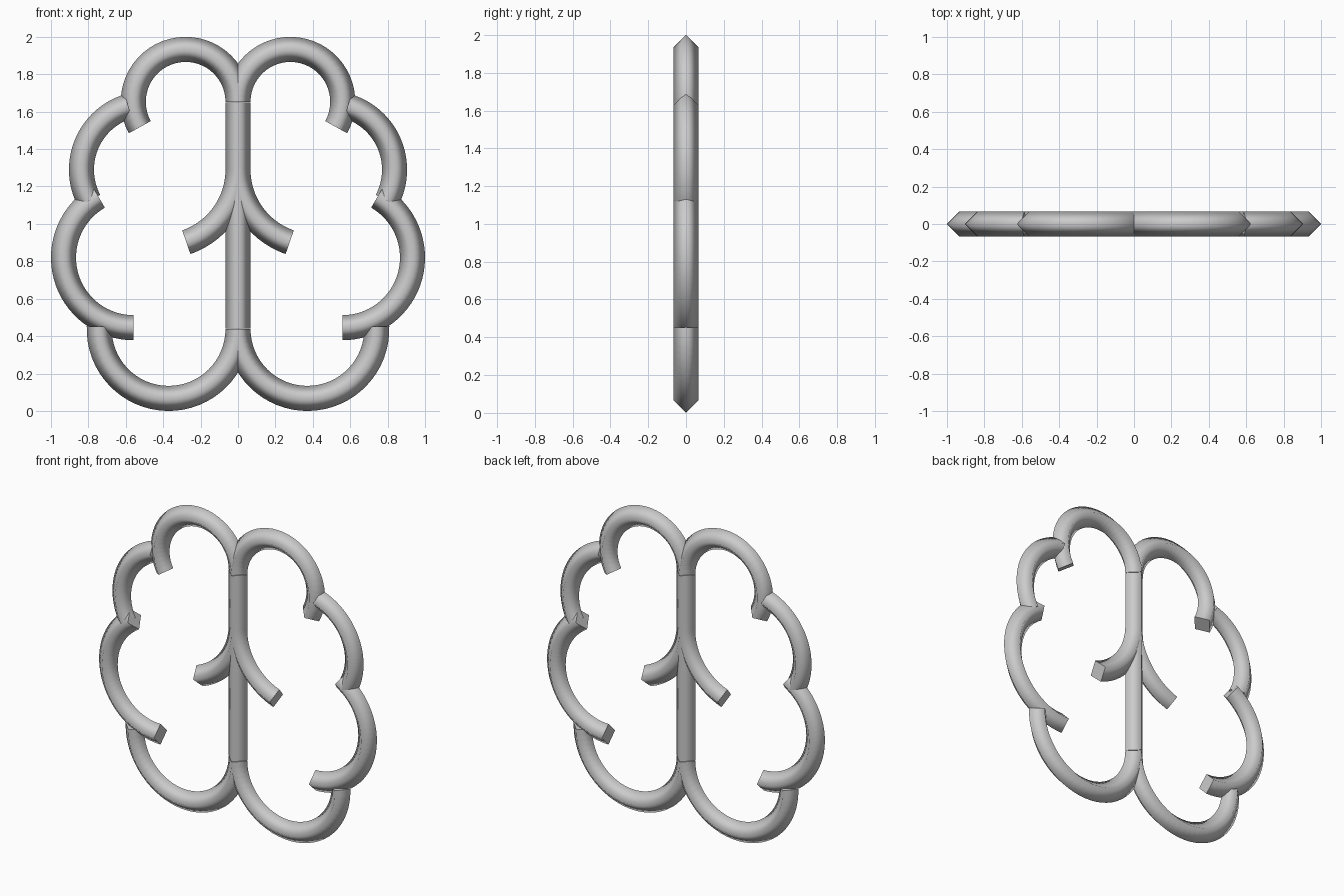
import bpy, bmesh, math
from mathutils import Vector

if "Cube" in bpy.data.objects:
    bpy.data.objects.remove(bpy.data.objects["Cube"])

R = 0.067  # half width of the diamond-section tube

grey = bpy.data.materials.new("light grey")
grey.diffuse_color = (0.6, 0.6, 0.6, 1)
grey.use_nodes = True
grey.node_tree.nodes["Principled BSDF"].inputs["Base Color"].default_value = grey.diffuse_color


def arc(cx, cz, radius, start, end, n=32):
    """Points and tangents along an arc in the xz plane (degrees)."""
    out = []
    for i in range(n + 1):
        a = math.radians(start + (end - start) * i / n)
        s = 1 if end > start else -1
        out.append((Vector((cx + radius * math.cos(a), 0, cz + radius * math.sin(a))),
                    Vector((-math.sin(a) * s, 0, math.cos(a) * s))))
    return out


def tube(name, path, side=1):
    """Sweep a diamond section along the path, smooth sides and flat caps."""
    bm = bmesh.new()
    rings = []
    for p, t in path:
        normal = Vector((t.z, 0, -t.x))
        depth = Vector((0, 1, 0))
        ring = []
        for offset in (normal, depth, -normal, -depth):
            v = p + offset * R
            ring.append(bm.verts.new((v.x * side, v.y, v.z)))
        rings.append(ring)
    for a, b in zip(rings, rings[1:]):
        for k in range(4):
            bm.faces.new((a[k], a[(k + 1) % 4], b[(k + 1) % 4], b[k])).smooth = True
    for ring in (rings[0], rings[-1]):
        cap = bm.faces.new(ring)
        for e in cap.edges:
            e.smooth = False
    bmesh.ops.recalc_face_normals(bm, faces=bm.faces)
    mesh = bpy.data.meshes.new(name)
    bm.to_mesh(mesh)
    bm.free()
    mesh.materials.append(grey)
    obj = bpy.data.objects.new(name, mesh)
    bpy.context.collection.objects.link(obj)


# Central stem shared by both halves
up = Vector((0, 0, 1))
tube("stem", [(Vector((0, 0, z)), up) for z in (0.441, 1.27, 1.65)])

# Mirrored lobes: centre x, centre z, radius, start angle, end angle
lobes = {
    "top_loop": (-0.28, 1.653, 0.28, 0, 209),
    "upper_side_lobe": (-0.483, 1.29, 0.354, 107, 208),
    "lower_side_lobe": (-0.558, 0.82, 0.375, 120, 270),
    "bottom_loop": (-0.371, 0.438, 0.371, 0, -182),
    "inner_branch": (-0.41, 1.29, 0.41, 0, -71),
}
for name, spec in lobes.items():
    for label, side in (("left", 1), ("right", -1)):
        tube(f"{label}_{name}", arc(*spec), side)
